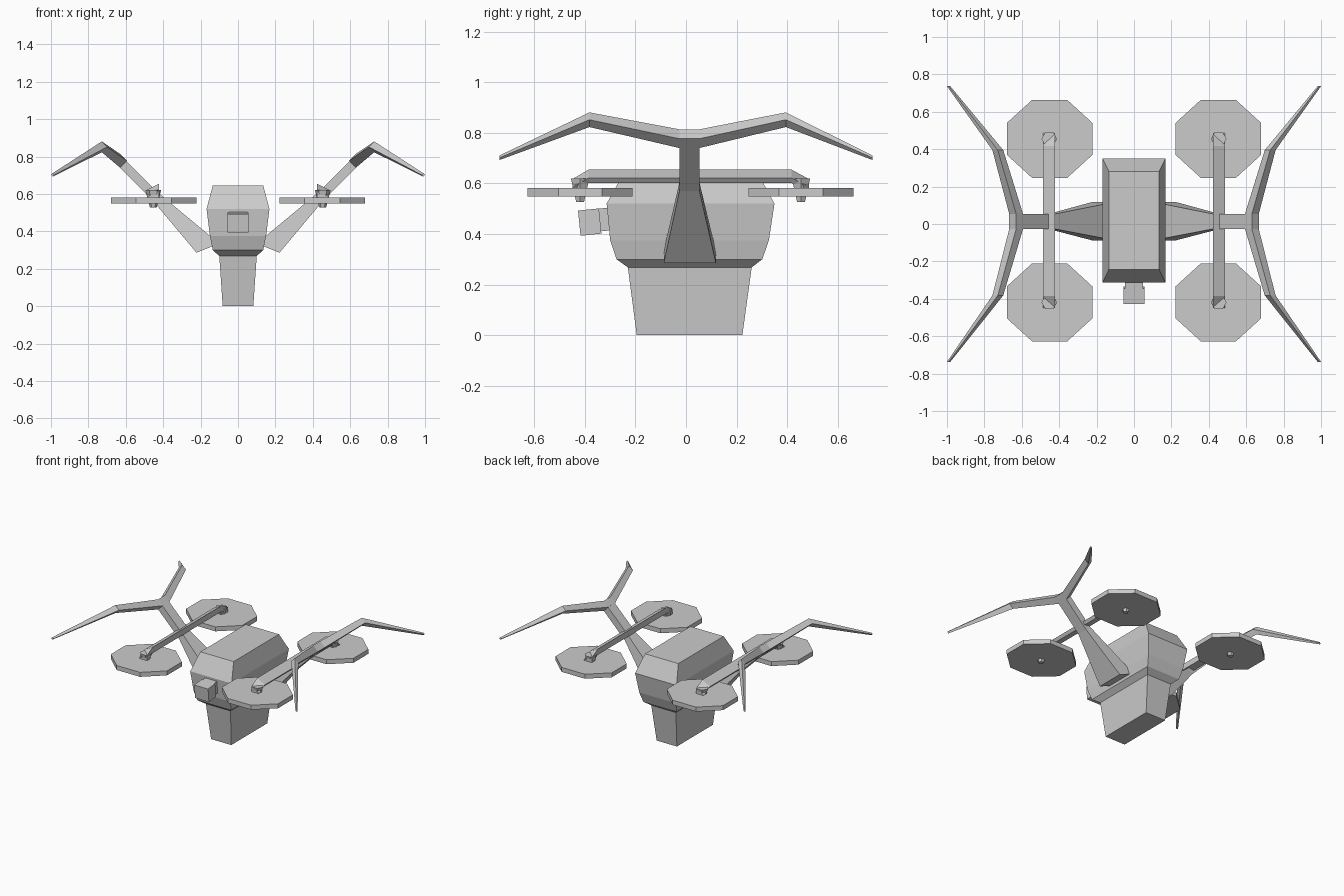
import bpy, bmesh, math
from mathutils import Matrix

if "Cube" in bpy.data.objects:
    bpy.data.objects.remove(bpy.data.objects["Cube"])


def add_object(name, bm, mirror=False):
    bmesh.ops.recalc_face_normals(bm, faces=bm.faces[:])
    mesh = bpy.data.meshes.new(name)
    bm.to_mesh(mesh)
    bm.free()
    ob = bpy.data.objects.new(name, mesh)
    bpy.context.collection.objects.link(ob)
    if mirror:
        ob.modifiers.new("Mirror", 'MIRROR').use_mirror_merge = False
    return ob


def loft(name, rings, mirror=False):
    bm = bmesh.new()
    loops = [[bm.verts.new(p) for p in ring] for ring in rings]
    n = len(loops[0])
    for a, b in zip(loops, loops[1:]):
        for i in range(n):
            j = (i + 1) % n
            bm.faces.new((a[i], a[j], b[j], b[i]))
    bm.faces.new(loops[0])
    bm.faces.new(loops[-1])
    return add_object(name, bm, mirror)


def box(name, size, centre, tilt=0):
    bm = bmesh.new()
    m = (Matrix.Translation(centre) @ Matrix.Rotation(tilt, 4, 'X')
         @ Matrix.Diagonal((*size, 1)))
    bmesh.ops.create_cube(bm, size=1, matrix=m)
    return add_object(name, bm)


def rect(hx, y0, y1, z):
    return [(-hx, y0, z), (hx, y0, z), (hx, y1, z), (-hx, y1, z)]


# Body: upper hull and the narrower pod beneath, as stacked rectangles
loft("body", [rect(*s) for s in (
    (0.082, -0.195, 0.223, 0.0),
    (0.100, -0.230, 0.260, 0.268),
    (0.135, -0.275, 0.302, 0.300),
    (0.150, -0.300, 0.328, 0.375),
    (0.168, -0.314, 0.350, 0.520),
    (0.135, -0.244, 0.282, 0.645))])

# Camera on a short neck at the front
box("camera_neck", (0.095, 0.06, 0.09), (0, -0.315, 0.458), 0.1)
box("camera", (0.112, 0.083, 0.1), (0, -0.381, 0.447), 0.1)

# Side arms: wide at the root, narrow towards the skids above
arm = [((0.222, 0.286), (0.10, 0.335), -0.088, 0.118),
       ((0.460, 0.570), (0.425, 0.605), -0.026, 0.053),
       ((0.648, 0.758), (0.613, 0.793), -0.026, 0.053)]
loft("side_arm", [[(o[0], y0, o[1]), (o[0], y1, o[1]),
                   (i[0], y1, i[1]), (i[0], y0, i[1])]
                  for o, i, y0, y1 in arm], mirror=True)

# Swept wing bars with a diamond section
bar = [(0.991, -0.737, 0.702, 0.009), (0.728, -0.382, 0.852, 0.029),
       (0.630, -0.026, 0.777, 0.037), (0.630, 0.053, 0.777, 0.037),
       (0.728, 0.395, 0.852, 0.029), (0.991, 0.737, 0.702, 0.009)]
loft("wing_bar", [[(x, y, z + r), (x + r, y, z), (x, y, z - r), (x - r, y, z)]
                  for x, y, z, r in bar], mirror=True)

# Rotor booms, bent down at both ends
section = [(0.423, 0.655), (0.487, 0.622), (0.472, 0.602), (0.423, 0.612)]
loft("rotor_boom", [[(x, y, z + dz) for x, z in section] for y, dz in (
    (-0.450, -0.038), (-0.385, 0), (0.417, 0), (0.487, -0.038))], mirror=True)


def disc(bm, cx, cy, z0, z1, r0, r1, n, squash=1.0):
    m = (Matrix.Translation((cx, cy, (z0 + z1) / 2))
         @ Matrix.Diagonal((1, squash, 1, 1))
         @ Matrix.Rotation(math.pi / n, 4, 'Z'))
    bmesh.ops.create_cone(bm, cap_ends=True, segments=n, radius1=r0,
                          radius2=r1, depth=z1 - z0, matrix=m)


# Eight-sided rotor discs with tapered hubs poking through
for label, y in (("front", -0.419), ("rear", 0.455)):
    bm = bmesh.new()
    R = 0.228 / math.cos(math.pi / 8)
    disc(bm, 0.451, y, 0.548, 0.581, R, R, 8, 0.912)
    add_object(label + "_rotor_disc", bm, mirror=True)
    bm = bmesh.new()
    disc(bm, 0.453, y, 0.527, 0.620, 0.018, 0.042, 6)
    add_object(label + "_rotor_hub", bm, mirror=True)
